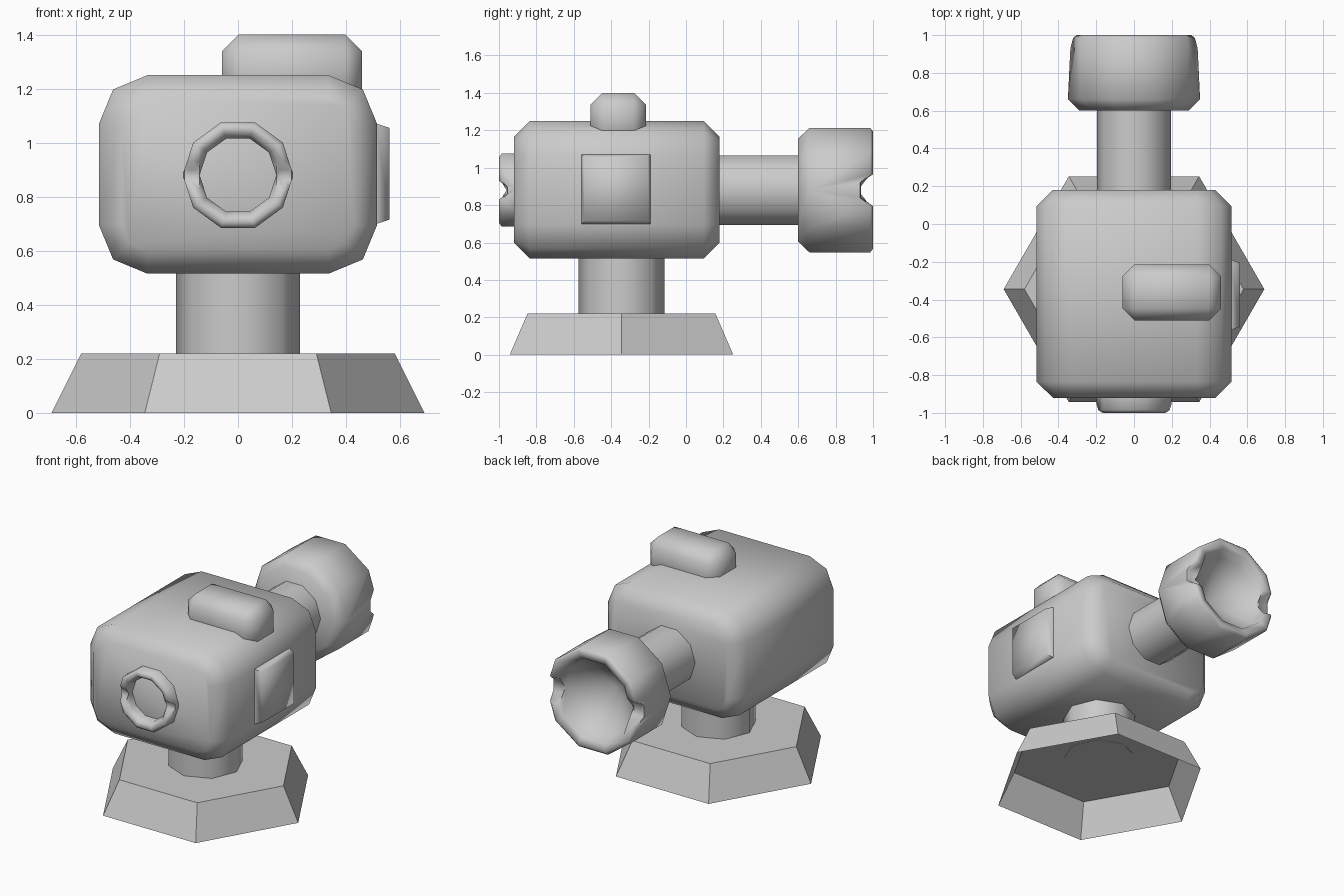
import bpy, bmesh
from math import sin, cos, pi, tan, radians

if "Cube" in bpy.data.objects:
    bpy.data.objects.remove(bpy.data.objects["Cube"])

AXIS_Z = 0.88      # height of the barrel axis
MOUNT_Y = -0.345   # centre of the stand


def finish(name, bm, angle):
    bmesh.ops.remove_doubles(bm, verts=bm.verts[:], dist=1e-5)
    bmesh.ops.recalc_face_normals(bm, faces=bm.faces[:])
    me = bpy.data.meshes.new(name)
    bm.to_mesh(me)
    bm.free()
    for p in me.polygons:
        p.use_smooth = True
    me.set_sharp_from_angle(angle=radians(angle))
    ob = bpy.data.objects.new(name, me)
    bpy.context.collection.objects.link(ob)
    return ob


def loft(name, loops, caps=(True, True), angle=50):
    """Bridge equal-length point loops, with optional end caps."""
    bm = bmesh.new()
    rows = [[bm.verts.new(p) for p in loop] for loop in loops]
    n = len(rows[0])
    for a, b in zip(rows, rows[1:]):
        for i in range(n):
            j = (i + 1) % n
            bm.faces.new((a[i], a[j], b[j], b[i]))
    for use, row in zip(caps, (rows[0], rows[-1])):
        if use:
            bm.faces.new(row)
    return finish(name, bm, angle)


def polygon_z(n, r, z):
    return [(r * cos(2 * pi * i / n), MOUNT_Y + r * sin(2 * pi * i / n), z)
            for i in range(n)]


def rounded_rect(y, inset):
    """Body cross-section, two-segment corners."""
    hx, hz, r = 0.515 - inset, 0.3675 - inset, 0.18 - inset
    pts = []
    for k, (sx, sz) in enumerate(((1, 1), (-1, 1), (-1, -1), (1, -1))):
        for s in range(3):
            a = k * pi / 2 + s * pi / 4
            pts.append((sx * (hx - r) + r * cos(a), y,
                        0.8825 + sz * (hz - r) + r * sin(a)))
    return pts


def decagon(r, y, floor=None, half=(0, 0)):
    """Ten-sided loop; with a floor, the left and right corners are notched."""
    pts = []
    for k in range(10):
        a = k * pi / 5
        if k % 5:
            pts.append((r * cos(a), y, AXIS_Z + r * sin(a)))
            continue
        s = 1 if k == 0 else -1
        top, low = half
        for d, yy in ((-top, y), (-low, floor), (low, floor), (top, y)):
            x = r - abs(d) * tan(pi / 10)
            pts.append((s * x, y if floor is None else yy, AXIS_Z + s * d))
    return pts


# Hexagonal foot, open underneath
loft("base", [polygon_z(6, 0.69, 0), polygon_z(6, 0.58, 0.22)], (False, True), 20)

# Neck
loft("neck", [polygon_z(8, 0.23, 0.218), polygon_z(8, 0.23, 0.56)])

# Rounded housing with chamfered ends
loft("housing", [rounded_rect(-0.92, 0.085), rounded_rect(-0.835, 0),
                 rounded_rect(0.095, 0), rounded_rect(0.18, 0.085)], angle=60)

# Barrel
loft("barrel", [decagon(0.195, 0.1), decagon(0.195, 0.66)])

# Flared muzzle with a notched lip and hollow mouth
N = (0.085, 0.04)
loft("muzzle", [decagon(0.0, 0.6), decagon(0.29, 0.6), decagon(0.35, 0.66),
                decagon(0.35, 0.985, 0.93, N), decagon(0.33, 1.0, 0.935, N),
                decagon(0.28, 0.985, 0.93, N), decagon(0.255, 0.92),
                decagon(0.0, 0.74)], (False, False), 65)

# Notched ring on the front end
N = (0.05, 0.02)
loft("front_ring", [decagon(0.205, -0.9), decagon(0.205, -0.985, -0.955, N),
                    decagon(0.185, -1.0, -0.958, N),
                    decagon(0.16, -0.99, -0.955, N),
                    decagon(0.142, -0.96), decagon(0.142, -0.9)],
     (False, False), 65)

# Tapered side panel
loft("side_panel", [[(x, -0.375 + sy * h, 0.885 + sz * h)
                     for sy, sz in ((-1, -1), (1, -1), (1, 1), (-1, 1))]
                    for x, h in ((0.46, 0.195), (0.512, 0.186), (0.56, 0.17))],
     angle=80)

# Chamfered block on the roof
bm = bmesh.new()
bmesh.ops.create_cube(bm, size=1)
for v in bm.verts:
    v.co = (0.2 + v.co.x * 0.52, -0.3625 + v.co.y * 0.295, 1.26 + v.co.z * 0.28)
bmesh.ops.bevel(bm, geom=bm.edges[:], offset=0.062, segments=1, affect='EDGES')
finish("roof_block", bm, 60)
